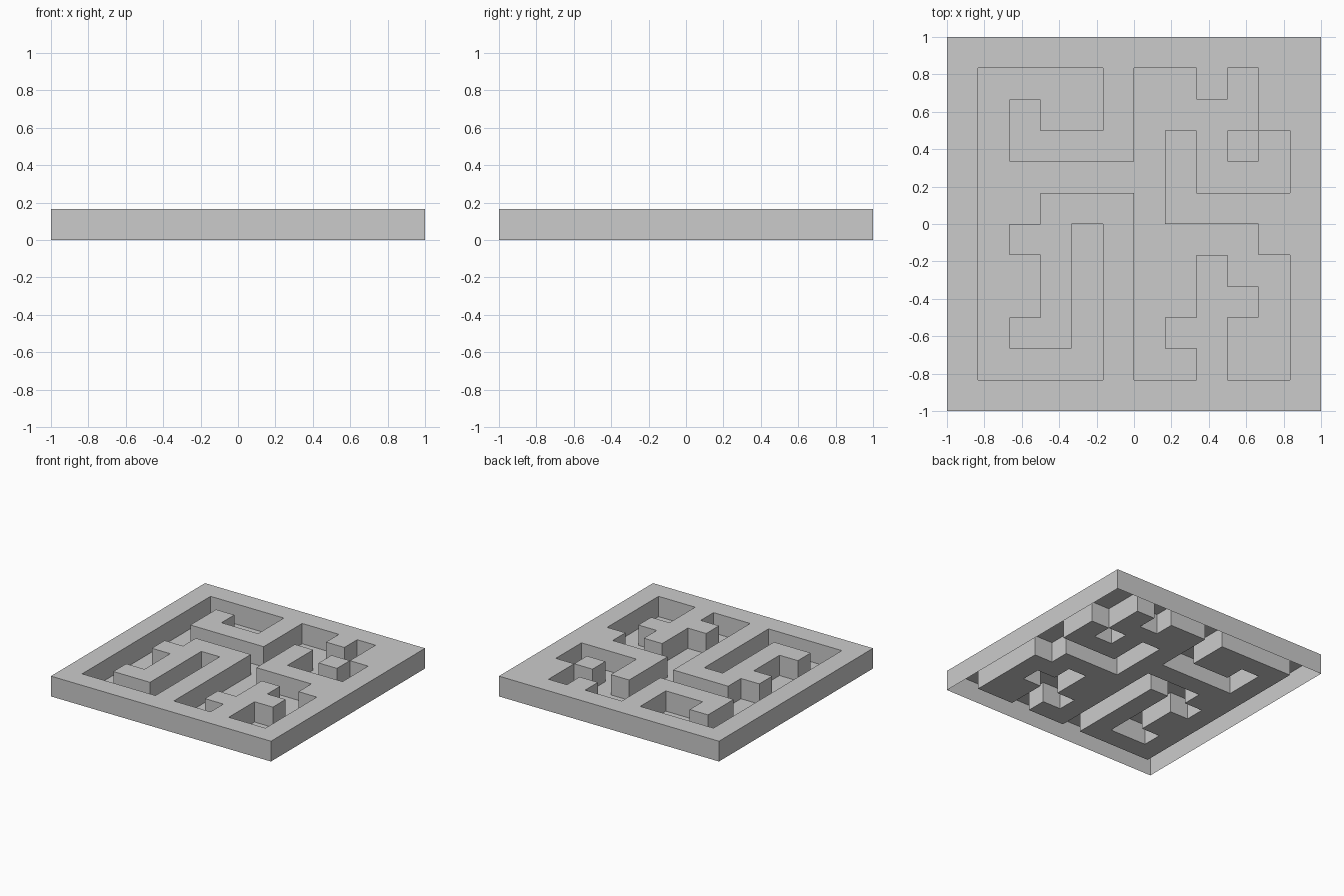
import bpy, bmesh
from mathutils import Vector

if "Cube" in bpy.data.objects:
    bpy.data.objects.remove(bpy.data.objects["Cube"])

CELL = 1 / 6          # board is 12 x 12 cells
H = 1 / 6             # tray height

# Plan of the sunken channels inside the one-cell rim (# = sunken), back row first
PLAN = ["####.##.#.",
        "#.##.####.",
        "#....#.#.#",
        "######.###",
        "##...#....",
        "#..#.####.",
        "##.#.##.##",
        "##.#.##..#",
        "#..#.#..##",
        "####.##.##"]


def is_sunken(face):
    c = face.calc_center_median()
    col, row = int((c.x + 1) // CELL) - 1, int((1 - c.y) // CELL) - 1
    return 0 <= row < 10 and 0 <= col < 10 and PLAN[row][col] == "#"


def drop(bm, geom):
    verts = [g for g in geom if isinstance(g, bmesh.types.BMVert)]
    bmesh.ops.translate(bm, verts=verts, vec=Vector((0, 0, -H)))


bm = bmesh.new()

# Top sheet
bmesh.ops.create_grid(bm, x_segments=12, y_segments=12, size=1)
bmesh.ops.translate(bm, verts=bm.verts[:], vec=Vector((0, 0, H)))
rim = [e for e in bm.edges if e.is_boundary]

# Open-bottomed outer skirt
drop(bm, bmesh.ops.extrude_edge_only(bm, edges=rim)["geom"])

# Channels pushed down to the ground
sunken = [f for f in bm.faces if abs(f.normal.z) > 0.5 and is_sunken(f)]
sunken = [f for f in sunken if f.calc_center_median().z > H * 0.9]
result = bmesh.ops.extrude_face_region(bm, geom=sunken)
drop(bm, result["geom"])
left = [f for f in sunken if f.is_valid]
if left:
    bmesh.ops.delete(bm, geom=left, context='FACES')

# Consistent outward normals
bmesh.ops.recalc_face_normals(bm, faces=bm.faces[:])
bm.normal_update()
if sum(f.normal.z for f in bm.faces) < 0:
    bmesh.ops.reverse_faces(bm, faces=bm.faces[:])

mesh = bpy.data.meshes.new("maze_tray")
bm.to_mesh(mesh)
bm.free()
tray = bpy.data.objects.new("maze_tray", mesh)
bpy.context.collection.objects.link(tray)
